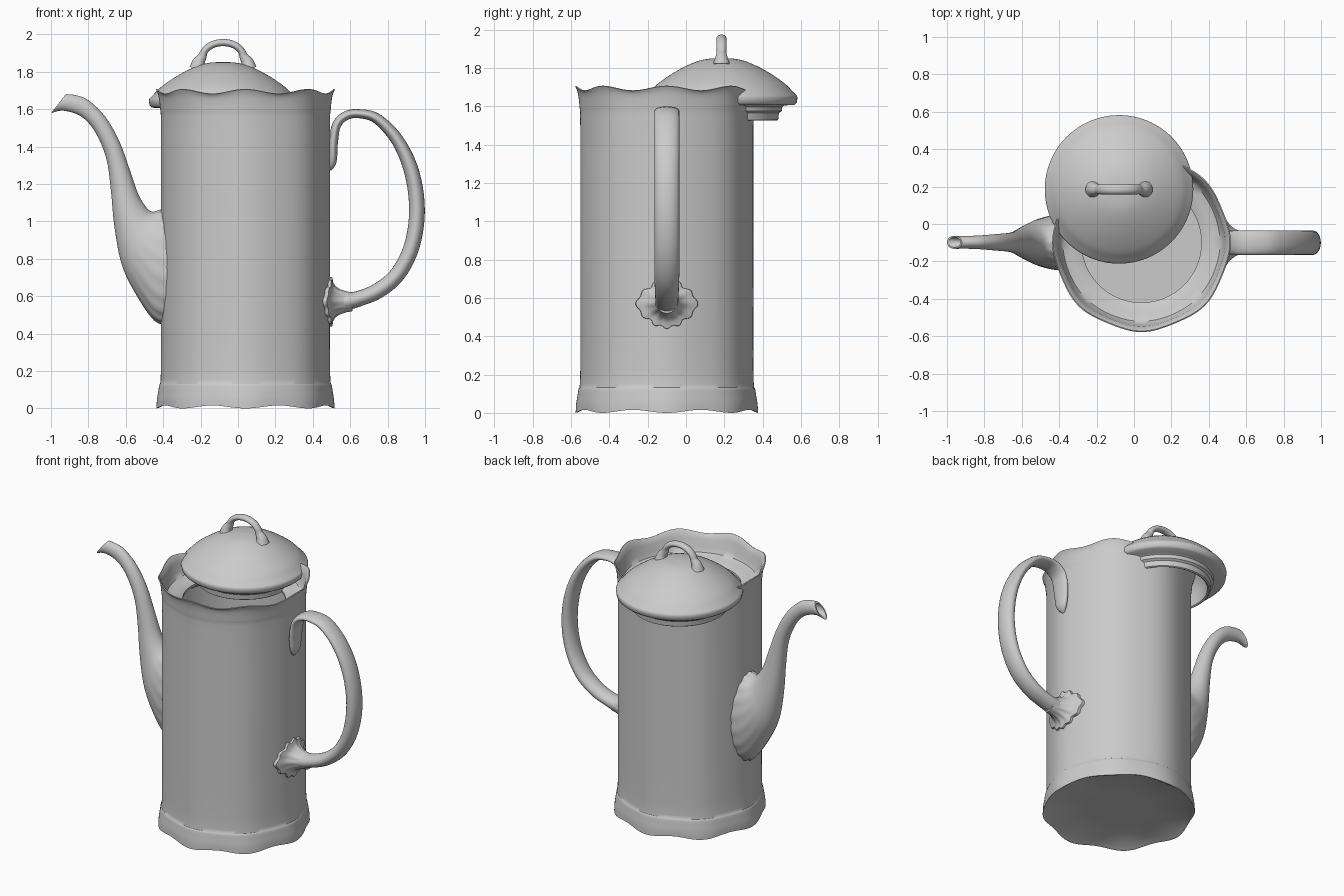
import bpy, bmesh
from math import sin, cos, pi, sqrt
from mathutils import Vector

if "Cube" in bpy.data.objects:
    bpy.data.objects.remove(bpy.data.objects["Cube"])

glaze = bpy.data.materials.new("pale grey glaze")
glaze.use_nodes = True
GREY = (0.6, 0.6, 0.6, 1)
glaze.diffuse_color = GREY
glaze.node_tree.nodes["Principled BSDF"].inputs["Base Color"].default_value = GREY

CX, CY = 0.04, -0.1       # body axis
BODY_R = 0.452


def loft(name, rings, subsurf=0, cap_start=False, cap_end=False, angle=0.7):
    """Skin closed rings of equal length into one object."""
    bm = bmesh.new()
    loops = [[bm.verts.new(p) for p in ring] for ring in rings]
    n = len(loops[0])
    for a, b in zip(loops, loops[1:]):
        for i in range(n):
            j = (i + 1) % n
            bm.faces.new((a[i], a[j], b[j], b[i]))
    if cap_start:
        bm.faces.new(loops[0][::-1])
    if cap_end:
        bm.faces.new(loops[-1])
    bmesh.ops.recalc_face_normals(bm, faces=bm.faces)
    mesh = bpy.data.meshes.new(name)
    bm.to_mesh(mesh)
    bm.free()
    ob = bpy.data.objects.new(name, mesh)
    bpy.context.collection.objects.link(ob)
    mesh.materials.append(glaze)
    if subsurf:
        mod = ob.modifiers.new("smooth", "SUBSURF")
        mod.levels = mod.render_levels = subsurf
    bpy.ops.object.select_all(action="DESELECT")
    ob.select_set(True)
    bpy.context.view_layer.objects.active = ob
    bpy.ops.object.shade_smooth_by_angle(angle=angle)
    return ob


def spline(points, steps):
    """Catmull-Rom through tuples of any length."""
    pts = [points[0], *points, points[-1]]
    out = []
    for a, b, c, d in zip(pts, pts[1:], pts[2:], pts[3:]):
        for k in range(steps):
            t = k / steps
            out.append([0.5 * (2 * q + (r - p) * t + (2 * p - 5 * q + 4 * r - s) * t * t
                               + (3 * q - p - 3 * r + s) * t ** 3)
                        for p, q, r, s in zip(a, b, c, d)])
    return out + [list(points[-1])]


def angles(n):
    return [2 * pi * i / n for i in range(n)]


# Body: eight soft lobes, wavy foot and rim; (radius, z, lobe depth, wave)
outer = spline([(0.476, 0.0, 0.013, 0.016), (0.473, 0.05, 0.011, 0.008),
                (0.462, 0.12, 0.008, 0), (BODY_R, 0.22, 0.007, 0),
                (BODY_R, 0.9, 0.007, 0), (BODY_R, 1.5, 0.007, 0),
                (0.456, 1.6, 0.008, -0.004), (0.465, 1.67, 0.01, -0.012),
                (0.478, 1.705, 0.011, -0.024)], 4)
inner = [(0.472, 1.708, 0.011, -0.024), (0.464, 1.7, 0.011, -0.024),
         (0.447, 1.66, 0.008, -0.01), (0.437, 1.6, 0.005, 0),
         (0.42, 1.57, 0.002, 0), (0.38, 1.555, 0, 0), (0.325, 1.55, 0, 0),
         (0.32, 1.545, 0, 0), (0.32, 1.53, 0, 0), (0.42, 1.46, 0, 0),
         (0.425, 0.12, 0, 0), (0.36, 0.06, 0, 0)]
under = [(0.2, 0.035, 0, 0), (0.42, 0.03, 0.008, 0.004), (0.462, 0.004, 0.012, 0.015)]


def body_ring(r, z, lobe, wave):
    ring = []
    for a in angles(128):
        valley = (1 - cos(8 * a)) / 2
        rr = r - lobe * valley
        ring.append((CX + rr * cos(a), CY + rr * sin(a), z + wave * valley))
    return ring


loft("body", [body_ring(*p) for p in under + outer + inner], cap_start=True, cap_end=True)

# Lid: resting off-centre, hollow under the dome
LX, LY = -0.08, 0.185
dome = spline([(0.005, 1.853), (0.09, 1.845), (0.165, 1.82), (0.25, 1.775),
               (0.33, 1.72), (0.37, 1.68), (0.394, 1.655)], 4)
edge = [(0.397, 1.645), (0.393, 1.62), (0.38, 1.608), (0.33, 1.605),
        (0.318, 1.598), (0.315, 1.575), (0.3, 1.565), (0.296, 1.53),
        (0.288, 1.525), (0.278, 1.53), (0.275, 1.6), (0.25, 1.7), (0.12, 1.8), (0.01, 1.82)]
loft("lid", [[(LX + r * cos(a), LY + r * sin(a), z) for a in angles(96)]
             for r, z in dome + edge], cap_start=True, cap_end=True)


def sweep(name, path, y, n=20):
    """Elliptical tube along (x, z, in-plane radius, y radius)."""
    rows = spline(path, 5)
    rings = []
    for i, (x, z, a, b) in enumerate(rows):
        p, q = rows[max(i - 1, 0)], rows[min(i + 1, len(rows) - 1)]
        t = Vector((q[0] - p[0], q[1] - p[1])).normalized()
        rings.append([(x - t.y * a * cos(u), y + b * sin(u), z + t.x * a * cos(u))
                      for u in angles(n)])
    return loft(name, rings, cap_start=True, cap_end=True)


# Lid loop with flared feet
loop = [(LX - 0.135, 1.82, 0.045, 0.045), (LX - 0.13, 1.85, 0.034, 0.034),
        (LX - 0.112, 1.88, 0.024, 0.026)]
for k in range(1, 8):
    a = pi - k * pi / 8
    loop.append((LX + 0.108 * cos(a), 1.88 + 0.076 * sin(a), 0.019, 0.026))
loop += [(2 * LX - x, z, a, b) for x, z, a, b in loop[2::-1]]
sweep("lid_loop", loop, LY)

# Handle: curled top end, broad oval grip, flared lower end
HY = -0.1
sweep("handle", [(0.49, 1.275, 0.008, 0.01), (0.505, 1.32, 0.022, 0.045),
                 (0.51, 1.42, 0.024, 0.062), (0.527, 1.515, 0.024, 0.064),
                 (0.575, 1.564, 0.024, 0.065), (0.645, 1.576, 0.024, 0.065),
                 (0.745, 1.548, 0.028, 0.065), (0.855, 1.43, 0.034, 0.065),
                 (0.93, 1.26, 0.04, 0.065), (0.957, 1.06, 0.042, 0.065),
                 (0.93, 0.87, 0.042, 0.065), (0.855, 0.72, 0.042, 0.065),
                 (0.75, 0.63, 0.042, 0.062), (0.64, 0.585, 0.042, 0.06),
                 (0.56, 0.57, 0.05, 0.062), (0.47, 0.565, 0.06, 0.07)], HY, 24)

# Leaf mount: four-pointed scalloped leaf flaring from the handle's lower end
LEAF_Z = 0.57


def leaf_ring(t, lift):
    ring = []
    for a in angles(96):
        c, s = cos(a), sin(a)
        point = abs(cos(2 * a)) ** 1.5 if cos(2 * a) > 0 else 0
        tall = 0.235 if s > 0 else 0.215
        reach = 0.125 + point * ((tall if abs(s) > abs(c) else 0.157) - 0.125)
        reach += 0.007 * cos(12 * a)
        r = 0.05 * (1 - t) + reach * t
        dy = r * c
        ring.append((CX + sqrt(BODY_R ** 2 - dy * dy) + lift, HY + dy, LEAF_Z + r * s))
    return ring


loft("handle_leaf", [leaf_ring(t, h) for t, h in
                     ((0, 0.12), (0.08, 0.085), (0.2, 0.055), (0.4, 0.03), (0.65, 0.017),
                      (0.9, 0.014), (0.98, 0.012), (1, 0.004), (0.98, -0.02))],
     cap_start=True, cap_end=True)

# Spout: ovals spanning upper and lower edge points (x, z, x, z), plus half width
SY = -0.098
spans = [(-0.92, 1.68, -1.0, 1.578, 0.035), (-0.87, 1.675, -0.935, 1.592, 0.034),
         (-0.8, 1.648, -0.84, 1.562, 0.037), (-0.71, 1.56, -0.765, 1.48, 0.044),
         (-0.635, 1.43, -0.705, 1.34, 0.05), (-0.58, 1.28, -0.68, 1.17, 0.06),
         (-0.535, 1.15, -0.662, 0.98, 0.077), (-0.49, 1.075, -0.625, 0.78, 0.1),
         (-0.455, 1.05, -0.56, 0.636, 0.125), (-0.41, 1.06, -0.45, 0.475, 0.146),
         (-0.33, 1.05, -0.36, 0.45, 0.15)]


def oval(ux, uz, lx, lz, w, scale=1.0, flute=0.0):
    mid = Vector((ux + lx, uz + lz)) / 2
    half = (Vector((ux, uz)) - mid) * scale
    ring = []
    for a in angles(72):
        f = 1 + flute * cos(18 * a)
        ring.append((mid.x + half.x * cos(a) * f, SY + w * scale * f * sin(a),
                     mid.y + half.y * cos(a) * f))
    return ring


sections = spline(spans, 4)
count = len(sections)
bore = [oval(*s, scale=0.78) for s in sections[12:0:-2] + sections[:1]]
skin = [oval(*s, flute=0.025 * max(0, (i / count - 0.72) / 0.28))
        for i, s in enumerate(sections)]
loft("spout", bore + skin, cap_start=True, cap_end=True)
